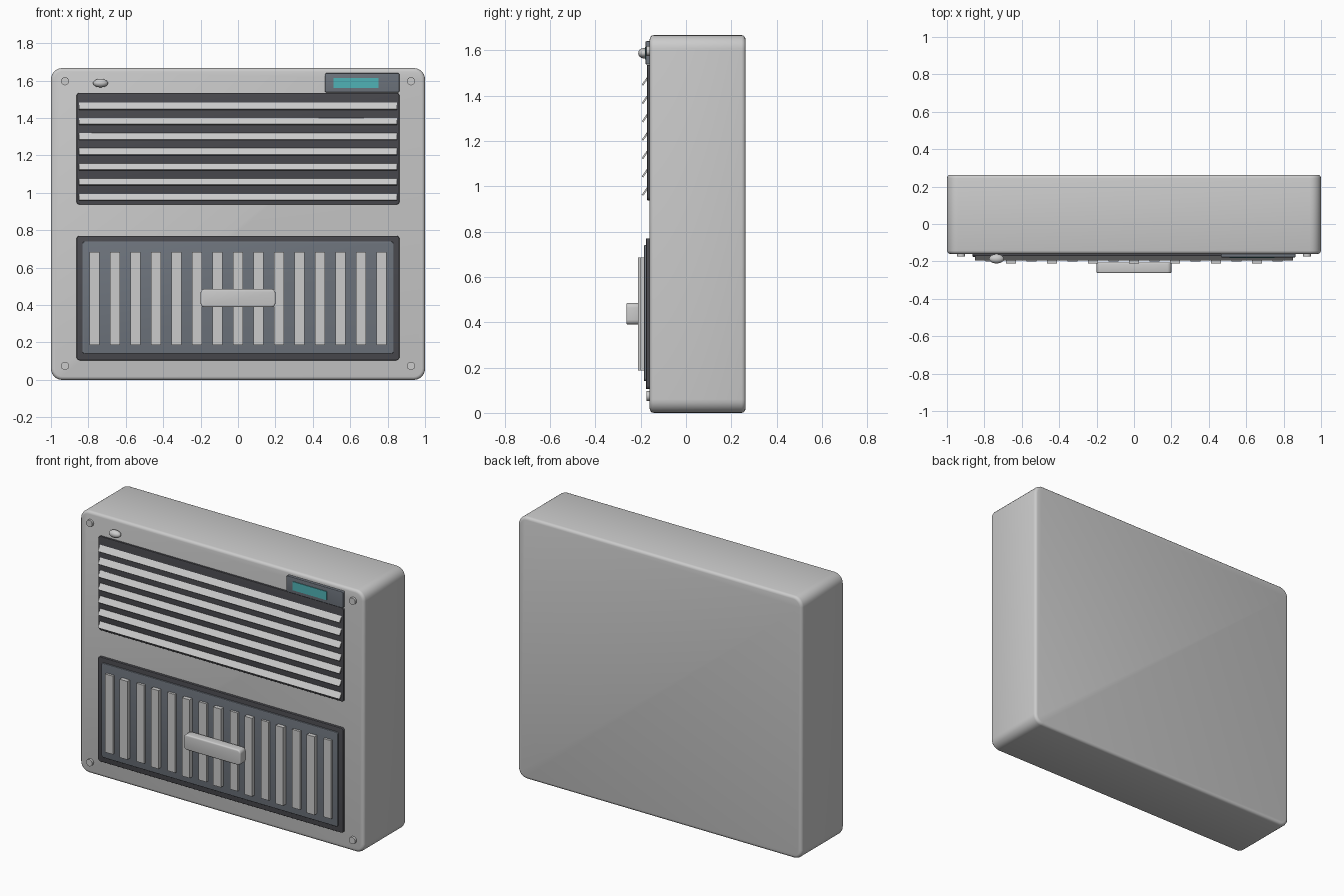
import bpy, math
from mathutils import Matrix
import bmesh

if "Cube" in bpy.data.objects:
    bpy.data.objects.remove(bpy.data.objects["Cube"])


def material(name, rgb):
    m = bpy.data.materials.new(name)
    m.diffuse_color = (*rgb, 1)
    m.use_nodes = True
    m.node_tree.nodes["Principled BSDF"].inputs["Base Color"].default_value = m.diffuse_color
    return m


DARK = material("dark_trim", (0.07, 0.07, 0.08))
SLATE = material("slate", (0.16, 0.18, 0.21))
TEAL = material("teal_screen", (0.08, 0.45, 0.47))


def finish(name, bm, mat=None, smooth=True):
    me = bpy.data.meshes.new(name)
    bmesh.ops.recalc_face_normals(bm, faces=bm.faces)
    bm.to_mesh(me)
    bm.free()
    ob = bpy.data.objects.new(name, me)
    bpy.context.collection.objects.link(ob)
    if mat:
        me.materials.append(mat)
    if smooth:
        bpy.ops.object.select_all(action='DESELECT')
        ob.select_set(True)
        bpy.context.view_layer.objects.active = ob
        bpy.ops.object.shade_smooth_by_angle(angle=math.radians(35))
    return ob


def panel(name, x, y, z, radius=0.0, edge=0.0, mat=None, seg=5):
    """Box from ranges; radius rounds the front outline, edge softens front and back rims."""
    bm = bmesh.new()
    bmesh.ops.create_cube(bm, size=1)
    for v in bm.verts:
        v.co = [r[0] + (c + 0.5) * (r[1] - r[0]) for r, c in zip((x, y, z), v.co)]
    if radius:
        es = [e for e in bm.edges if abs(e.verts[0].co.y - e.verts[1].co.y) > 1e-4]
        bmesh.ops.bevel(bm, geom=es, offset=radius, segments=seg, profile=0.5, affect='EDGES')
    if edge:
        es = [e for e in bm.edges if abs(e.verts[0].co.y - e.verts[1].co.y) < 1e-5
              and any(abs(f.normal.y) > 0.9 for f in e.link_faces)]
        bmesh.ops.bevel(bm, geom=es, offset=edge, segments=3, profile=0.5, affect='EDGES')
    return finish(name, bm, mat)


# Housing
panel("housing", (-1, 1), (-0.16, 0.263), (0, 1.667), 0.06, 0.018, seg=6)

# Upper vent with tilted louvres
panel("vent_backing", (-0.863, 0.863), (-0.172, -0.15), (0.938, 1.535), 0.016, 0.003, DARK)
for i in range(7):
    zc = 0.979 + i * 0.081
    ob = panel(f"louvre_{i + 1}", (-0.85, 0.85), (-0.004, 0.004), (-0.023, 0.023))
    ob.data.transform(Matrix.Translation((0, -0.179, zc)) @ Matrix.Rotation(math.radians(-35), 4, 'X'))

# Lower filter panel
panel("filter_frame", (-0.863, 0.863), (-0.176, -0.15), (0.105, 0.77), 0.016, 0.003, DARK)
panel("filter_panel", (-0.832, 0.832), (-0.185, -0.165), (0.14, 0.74), 0.014, 0.003, SLATE)
for i in range(15):
    xc = (i - 7) * 0.1097
    front = -0.211 if i % 2 else -0.2
    panel(f"filter_fin_{i + 1}", (xc - 0.027, xc + 0.027), (front, -0.178), (0.187, 0.685))

# Pull handle
panel("pull_handle", (-0.2, 0.2), (-0.263, -0.205), (0.389, 0.486), 0.022, 0.008)

# Display
panel("display_bezel", (0.465, 0.863), (-0.178, -0.15), (1.537, 1.64), 0.008, 0.003, SLATE)
panel("display_screen", (0.51, 0.75), (-0.182, -0.17), (1.56, 1.615), mat=TEAL)

# Indicator button
bm = bmesh.new()
bmesh.ops.create_uvsphere(bm, u_segments=24, v_segments=12, radius=1,
                          matrix=Matrix.Translation((-0.735, -0.186, 1.587)) @ Matrix.Diagonal((0.04, 0.025, 0.023, 1)))
finish("indicator_button", bm)

# Corner screws
for sx in (-1, 1):
    for zc in (0.075, 1.597):
        bm = bmesh.new()
        bmesh.ops.create_cone(bm, cap_ends=True, segments=16, radius1=0.022, radius2=0.022, depth=0.025,
                              matrix=Matrix.Translation((sx * 0.925, -0.1625, zc)) @ Matrix.Rotation(math.pi / 2, 4, 'X'))
        finish(f"screw_{'top' if zc > 1 else 'bottom'}_{'right' if sx > 0 else 'left'}", bm)
